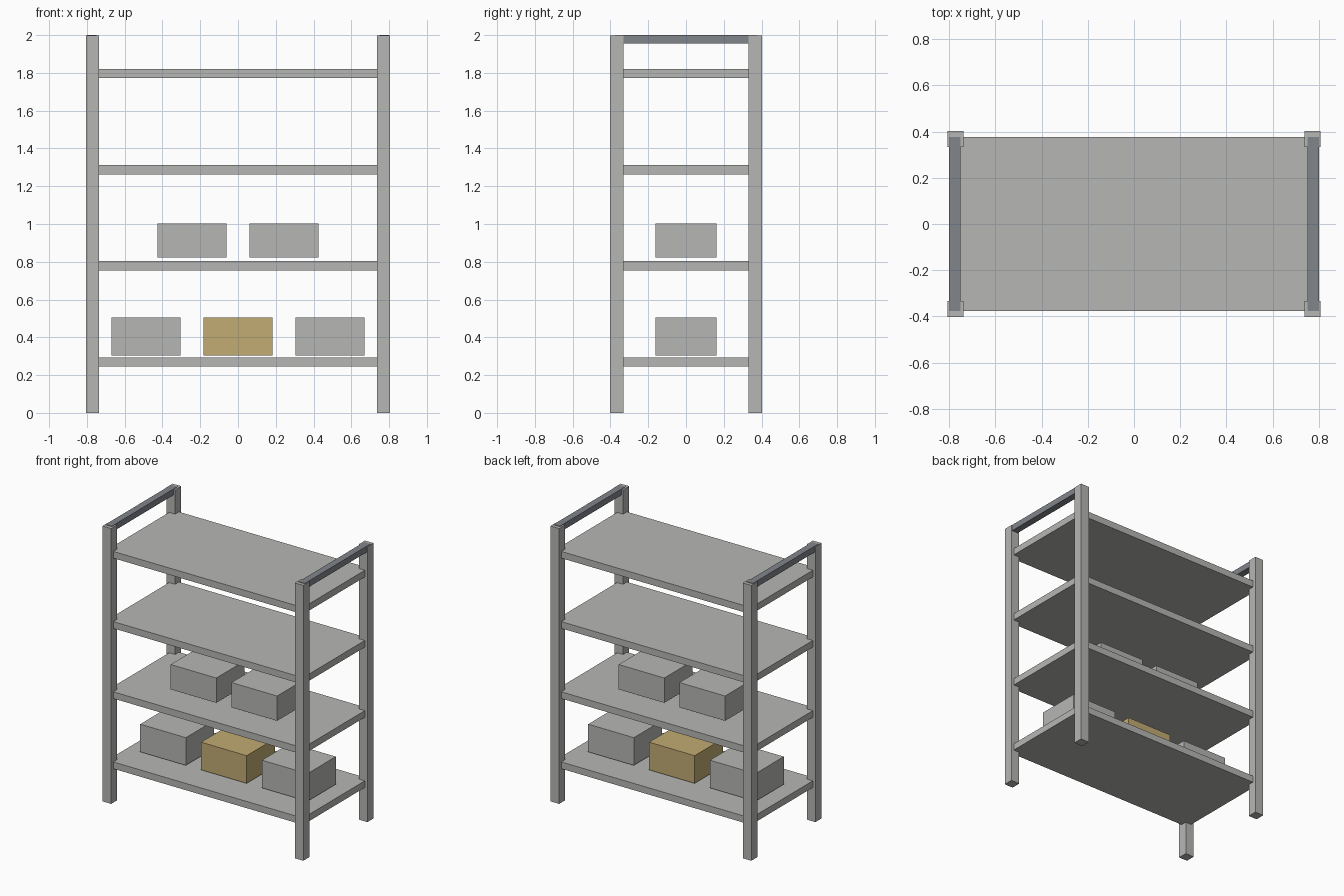
import bpy

cube = bpy.data.objects.get("Cube")
if cube:
    bpy.data.objects.remove(cube, do_unlink=True)


def make_material(name, color):
    mat = bpy.data.materials.new(name)
    mat.use_nodes = True
    rgba = (*color, 1)
    mat.diffuse_color = rgba
    mat.node_tree.nodes["Principled BSDF"].inputs["Base Color"].default_value = rgba
    return mat


def add_box(name, x, y, z, mat):
    """Box from (low, high) ranges along each axis."""
    ranges = (x, y, z)
    bpy.ops.mesh.primitive_cube_add(size=1, location=[(a + b) / 2 for a, b in ranges])
    obj = bpy.context.object
    obj.name = name
    obj.scale = [b - a for a, b in ranges]
    bpy.ops.object.transform_apply(location=False, rotation=False, scale=True)
    obj.data.materials.append(mat)
    return obj


def side_range(sign, inner, outer):
    return tuple(sorted((sign * inner, sign * outer)))


grey = make_material("light grey", (0.47, 0.47, 0.455))
steel = make_material("blue grey", (0.22, 0.235, 0.26))
tan = make_material("tan", (0.54, 0.41, 0.175))

SIDES = ((1, "left"), (-1, "right"))
ENDS = ((-1, "front"), (1, "back"))

# Corner posts and end handles
for sx, side in SIDES:
    for sy, end in ENDS:
        add_box(f"{end}_{side}_post", side_range(sx, 0.737, 0.806),
                side_range(sy, 0.332, 0.402), (0, 1.997), grey)
    add_box(f"{side}_handle", side_range(sx, 0.75, 0.80),
            (-0.376, 0.376), (1.956, 2.0), steel)

# Shelves
for i in range(4):
    bottom = 0.245 + 0.509 * i
    add_box(f"shelf_{i + 1}", (-0.785, 0.785), (-0.376, 0.376),
            (bottom, bottom + 0.049), grey)


# Storage boxes
def add_row(name, centres, low, high, mats):
    for i, (cx, mat) in enumerate(zip(centres, mats)):
        add_box(f"{name}_box_{i + 1}", (cx - 0.183, cx + 0.183),
                (-0.162, 0.162), (low, high), mat)


add_row("lower", (-0.488, 0, 0.488), 0.303, 0.504, (grey, tan, grey))
add_row("upper", (-0.244, 0.244), 0.822, 1.002, (grey, grey))
